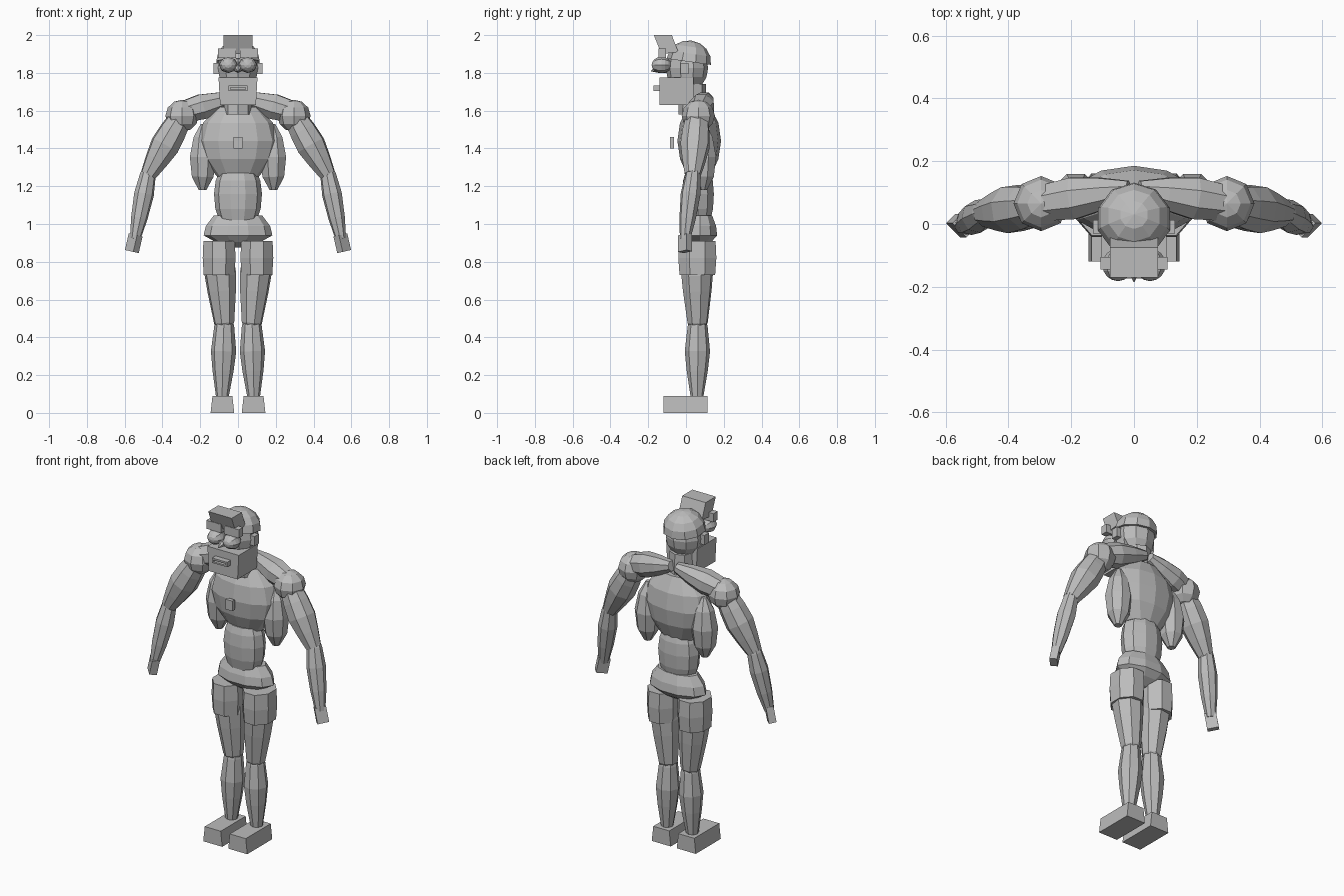
import bpy, bmesh, math
from mathutils import Vector, Matrix

if "Cube" in bpy.data.objects:
    bpy.data.objects.remove(bpy.data.objects["Cube"])

grey = bpy.data.materials.new("plain grey")
grey.diffuse_color = (0.5, 0.5, 0.5, 1)
grey.use_nodes = True
grey.node_tree.nodes["Principled BSDF"].inputs["Base Color"].default_value = grey.diffuse_color


def finish(name, bm, mirror=False):
    """Turn a bmesh in world space into a flat-shaded object, mirrored in x if asked."""
    bmesh.ops.recalc_face_normals(bm, faces=bm.faces)
    me = bpy.data.meshes.new(name)
    bm.to_mesh(me)
    bm.free()
    me.materials.append(grey)
    ob = bpy.data.objects.new(name, me)
    bpy.context.collection.objects.link(ob)
    if mirror:
        ob.modifiers.new("mirror", "MIRROR")
    return ob


def skin(bm, rings):
    """Bridge rings of points and cap both ends."""
    loops = [[bm.verts.new(p) for p in r] for r in rings]
    n = len(loops[0])
    for a, b in zip(loops, loops[1:]):
        for i in range(n):
            bm.faces.new((a[i], a[(i + 1) % n], b[(i + 1) % n], b[i]))
    bm.faces.new(loops[0])
    bm.faces.new(loops[-1])


def limb(name, a, b, profile, sides=8, mirror=True):
    """Faceted spindle from a to b; profile holds (position along, radius)."""
    a, b = Vector(a), Vector(b)
    q = (b - a).to_track_quat('Z', 'Y')
    rings = []
    for t, r in profile:
        c = a.lerp(b, t)
        rings.append([c + q @ Vector((r * math.cos(w), r * math.sin(w), 0))
                      for w in ((i + 0.5) * math.tau / sides for i in range(sides))])
    bm = bmesh.new()
    skin(bm, rings)
    return finish(name, bm, mirror)


def lathe(name, cx, cy, profile, sides=12, depth=1.0, mirror=False, turn=0.0):
    """Upright turned part; profile holds (height, radius), depth scales y."""
    rings = []
    for z, r in profile:
        rings.append([(cx + r * math.cos(w), cy + depth * r * math.sin(w), z)
                      for w in ((i + turn) * math.tau / sides for i in range(sides))])
    bm = bmesh.new()
    skin(bm, rings)
    return finish(name, bm, mirror)


def block(name, x, y, z, mirror=False, flare=0.0):
    """Box between the given ranges; flare widens the bottom in x."""
    (x0, x1), (y0, y1), (z0, z1) = x, y, z
    f = flare
    bm = bmesh.new()
    skin(bm, [[(x0 - f, y0, z0), (x1 + f, y0, z0), (x1 + f, y1, z0), (x0 - f, y1, z0)],
              [(x0, y0, z1), (x1, y0, z1), (x1, y1, z1), (x0, y1, z1)]])
    return finish(name, bm, mirror)


def ball(name, c, r, seg=8, rings=6, mirror=False, rot=Matrix(), half=False):
    """Low-poly ball with radii r; half keeps only the dome above its middle."""
    bm = bmesh.new()
    bmesh.ops.create_uvsphere(bm, u_segments=seg, v_segments=rings, radius=1)
    if half:
        cut = bmesh.ops.bisect_plane(bm, geom=bm.verts[:] + bm.edges[:] + bm.faces[:],
                                     plane_co=(0, 0, -0.01), plane_no=(0, 0, -1), clear_outer=True)
        edges = [e for e in cut['geom_cut'] if isinstance(e, bmesh.types.BMEdge)]
        bmesh.ops.contextual_create(bm, geom=edges)
    bm.transform(Matrix.Translation(c) @ rot @ Matrix.Diagonal((*r, 1)))
    return finish(name, bm, mirror)


# Head, hair cap and forward-leaning quiff
ball("head", (0, 0.005, 1.825), (0.112, 0.112, 0.125), 10, 8)
ball("hair_cap", (0, 0.015, 1.86), (0.12, 0.118, 0.112), 10, 8,
     rot=Matrix.Rotation(math.radians(-8), 4, 'X'), half=True)
bm = bmesh.new()
side = [(-0.17, 2.0), (-0.075, 2.0), (-0.04, 1.91), (-0.13, 1.9)]
skin(bm, [[(x, y, z) for y, z in side] for x in (-0.077, 0.077)])
finish("quiff", bm)

# Face
block("eyebrow", (0.01, 0.107), (-0.145, -0.105), (1.88, 1.93), True)
ball("eye", (0.051, -0.13, 1.842), (0.05, 0.043, 0.052), 8, 8, True,
     Matrix.Rotation(math.pi / 2, 4, 'X'))
limb("nose", (0, -0.1, 1.83), (0, -0.185, 1.81), [(0, 0.03), (0.5, 0.022), (1, 0.002)], 6, False)
block("ear", (0.1, 0.13), (-0.03, 0.012), (1.795, 1.852), True)
block("jaw", (-0.103, 0.103), (-0.14, 0.04), (1.63, 1.775), flare=-0.008)
block("lip_upper", (-0.05, 0.05), (-0.173, -0.135), (1.722, 1.732))
block("lip_lower", (-0.05, 0.05), (-0.173, -0.135), (1.703, 1.712))
block("lip_corner", (0.04, 0.05), (-0.173, -0.135), (1.703, 1.732), True)
block("mouth", (-0.045, 0.045), (-0.155, -0.135), (1.707, 1.727))

# Trunk
lathe("neck", 0, 0.035, [(1.58, 0.075), (1.74, 0.07)], 8)
lathe("chest", 0, 0.07, [(1.25, 0.11), (1.345, 0.185), (1.44, 0.21), (1.535, 0.185), (1.62, 0.105)],
      12, 0.55)
block("chest_badge", (-0.023, 0.023), (-0.085, -0.063), (1.4, 1.46))
limb("side_muscle", (0.183, 0.09, 1.53), (0.188, 0.09, 1.18),
     [(0, 0.015), (0.2, 0.055), (0.5, 0.075), (0.8, 0.062), (1, 0.022)])
lathe("belly", 0, 0.063, [(1.02, 0.1), (1.08, 0.12), (1.16, 0.127), (1.23, 0.118), (1.27, 0.1)], 10, 0.7)
lathe("pelvis", 0, 0.075, [(0.875, 0.03), (0.905, 0.12), (0.94, 0.182), (0.99, 0.17), (1.045, 0.128)],
      10, 0.52)

# Shoulders and arms
limb("shoulder_beam", (0.015, 0.11, 1.67), (0.3, 0.065, 1.59),
     [(0, 0.03), (0.3, 0.055), (0.62, 0.072), (1, 0.06)])
ball("shoulder", (0.296, 0.065, 1.573), (0.088, 0.088, 0.085), 8, 6, True)
limb("upper_arm", (0.3, 0.06, 1.57), (0.475, 0.035, 1.26),
     [(0, 0.06), (0.25, 0.074), (0.5, 0.08), (0.75, 0.064), (1, 0.044)])
limb("forearm", (0.472, 0.04, 1.285), (0.545, -0.005, 0.92),
     [(0, 0.035), (0.06, 0.042), (0.35, 0.053), (0.7, 0.044), (1, 0.028)])

# Hands: blocks turned an eighth about the arm and tilted with it
bm = bmesh.new()
bmesh.ops.create_cube(bm, size=1)
bm.transform(Matrix.Translation((0.552, -0.005, 0.898))
             @ Matrix.Rotation(math.radians(-13), 4, 'Y')
             @ Matrix.Rotation(math.radians(45), 4, 'Z')
             @ Matrix.Diagonal((0.064, 0.042, 0.09, 1)))
finish("hand", bm, True)

# Legs
lathe("shorts_leg", 0.1, 0.06, [(0.73, 0.088), (0.82, 0.094), (0.91, 0.09)], 8, 1.16, True, 0.5)
limb("thigh", (0.098, 0.058, 0.8), (0.072, 0.062, 0.46),
     [(0, 0.08), (0.2, 0.086), (0.45, 0.078), (0.95, 0.055), (1, 0.045)])
limb("shin", (0.072, 0.062, 0.49), (0.083, 0.058, 0.08),
     [(0, 0.045), (0.08, 0.053), (0.4, 0.067), (0.65, 0.056), (1, 0.033)])
block("foot", (0.03, 0.135), (-0.12, 0.115), (0, 0.09), True, 0.01)
